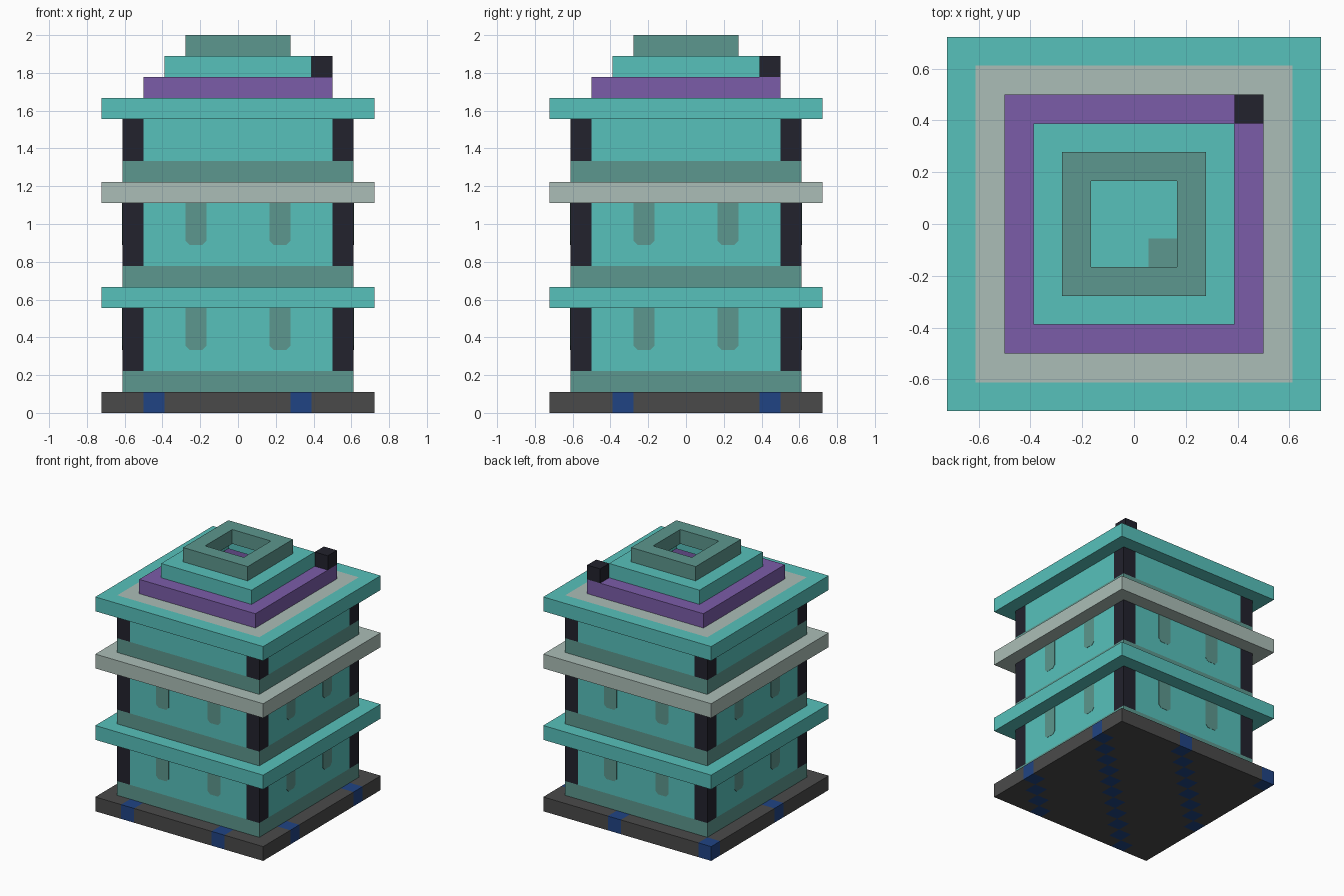
import bpy, bmesh
from math import pi
from mathutils import Matrix, Vector

U = 1 / 9          # one block
GRID = 13          # blocks across the widest layer

if "Cube" in bpy.data.objects:
    bpy.data.objects.remove(bpy.data.objects["Cube"])


def linear(c):
    c /= 255
    return c / 12.92 if c <= 0.04045 else ((c + 0.055) / 1.055) ** 2.4


def material(name, *rgb):
    m = bpy.data.materials.new(name)
    m.use_nodes = True
    col = [linear(c) for c in rgb] + [1]
    m.diffuse_color = col
    m.node_tree.nodes["Principled BSDF"].inputs["Base Color"].default_value = col
    return m


teal = material("teal", 87, 193, 187)
moss = material("grey_green", 92, 151, 142)
pale = material("pale_grey", 171, 190, 183)
purple = material("purple", 123, 92, 169)
black = material("blue_black", 34, 34, 45)
stone = material("dark_stone", 74, 74, 74)
blue = material("deep_blue", 32, 68, 132)


def finish(name, bm, mats):
    me = bpy.data.meshes.new(name)
    bm.to_mesh(me)
    bm.free()
    for m in mats:
        me.materials.append(m)
    ob = bpy.data.objects.new(name, me)
    bpy.context.collection.objects.link(ob)
    return ob


def slab(name, low, high, keep, mats, paint=None, top_only=False):
    """Extrude the grid blocks chosen by keep(i, j); paint(i, j) picks a colour."""
    bm = bmesh.new()
    bmesh.ops.create_grid(bm, x_segments=GRID, y_segments=GRID, size=GRID * U / 2)

    def cell(f):
        c = (f.calc_center_median() - f.normal * U / 2) / U
        return round(c.x), round(c.y)

    bm.normal_update()
    drop = [f for f in bm.faces if not keep(*cell(f))]
    bmesh.ops.delete(bm, geom=drop, context='FACES')
    up = bmesh.ops.extrude_face_region(bm, geom=bm.faces[:])["geom"]
    tops = [v for v in up if isinstance(v, bmesh.types.BMVert)]
    bmesh.ops.translate(bm, verts=tops, vec=(0, 0, (high - low) * U))
    bmesh.ops.translate(bm, verts=bm.verts[:], vec=(0, 0, low * U))
    bmesh.ops.recalc_face_normals(bm, faces=bm.faces[:])
    bm.normal_update()
    if paint:
        for f in bm.faces:
            if f.normal.z > 0.5 or not top_only:
                f.material_index = paint(*cell(f))
    bmesh.ops.dissolve_limit(bm, angle_limit=0.01, verts=bm.verts[:],
                             edges=bm.edges[:], delimit={'MATERIAL'})
    return finish(name, bm, mats)


def square(r):
    return lambda i, j: max(abs(i), abs(j)) <= r


def ring(r):
    return lambda i, j: max(abs(i), abs(j)) == r


def is_corner(i, j):
    return abs(i) == 5 and abs(j) == 5


def window(name, x, low, high, turn):
    """Thin plate with clipped lower corners, set on one wall."""
    w, c, face = U / 2, U / 5, -5.5 * U - 0.002
    outline = [(-w, high * U), (-w, low * U + c), (c - w, low * U),
               (w - c, low * U), (w, low * U + c), (w, high * U)]
    bm = bmesh.new()
    f = bm.faces.new([bm.verts.new((x * U + a, face, z)) for a, z in outline])
    up = bmesh.ops.extrude_face_region(bm, geom=[f])["geom"]
    bmesh.ops.translate(bm, verts=[v for v in up if isinstance(v, bmesh.types.BMVert)],
                        vec=Vector((0, 0.004, 0)))
    bmesh.ops.recalc_face_normals(bm, faces=bm.faces[:])
    bm.transform(Matrix.Rotation(turn * pi / 2, 4, 'Z'))
    finish(name, bm, [moss])


# Base with diagonal blue inlay
slab("base", 0, 1, square(6), [stone, blue],
     lambda i, j: int((i - j) % 7 == 2))

# Storeys: plinth band, walls, corner posts and windows
for level, (low, top) in {"lower": (1, 5), "middle": (6, 10), "upper": (11, 14)}.items():
    slab(level + "_band", low, low + 1, square(5), [moss])
    slab(level + "_walls", low + 1, top,
         lambda i, j: square(5)(i, j) and not is_corner(i, j), [teal])
    slab(level + "_corner_posts", low + 1, top, is_corner, [black])
    if level != "upper":
        for turn, side in enumerate(("front", "right", "back", "left")):
            for x in (-2, 2):
                window(f"{level}_{side}_window", x, top - 2, top, turn)

# Overhanging eaves
slab("lower_eave", 5, 6, square(6), [teal])
slab("middle_eave", 10, 11, square(6), [pale])


def roof_paint(i, j):
    if (i, j) == (1, -1):
        return 2
    return int(max(abs(i), abs(j)) in (4, 5))


slab("roof_eave", 14, 15, square(6), [teal, pale, moss], roof_paint, top_only=True)

# Hollow stepped roof and the single corner block
slab("roof_step_low", 15, 16, ring(4), [purple])
slab("roof_step_middle", 16, 17, ring(3), [teal])
slab("roof_step_top", 17, 18, ring(2), [moss])
slab("roof_corner_block", 16, 17, lambda i, j: (i, j) == (4, 4), [black])
